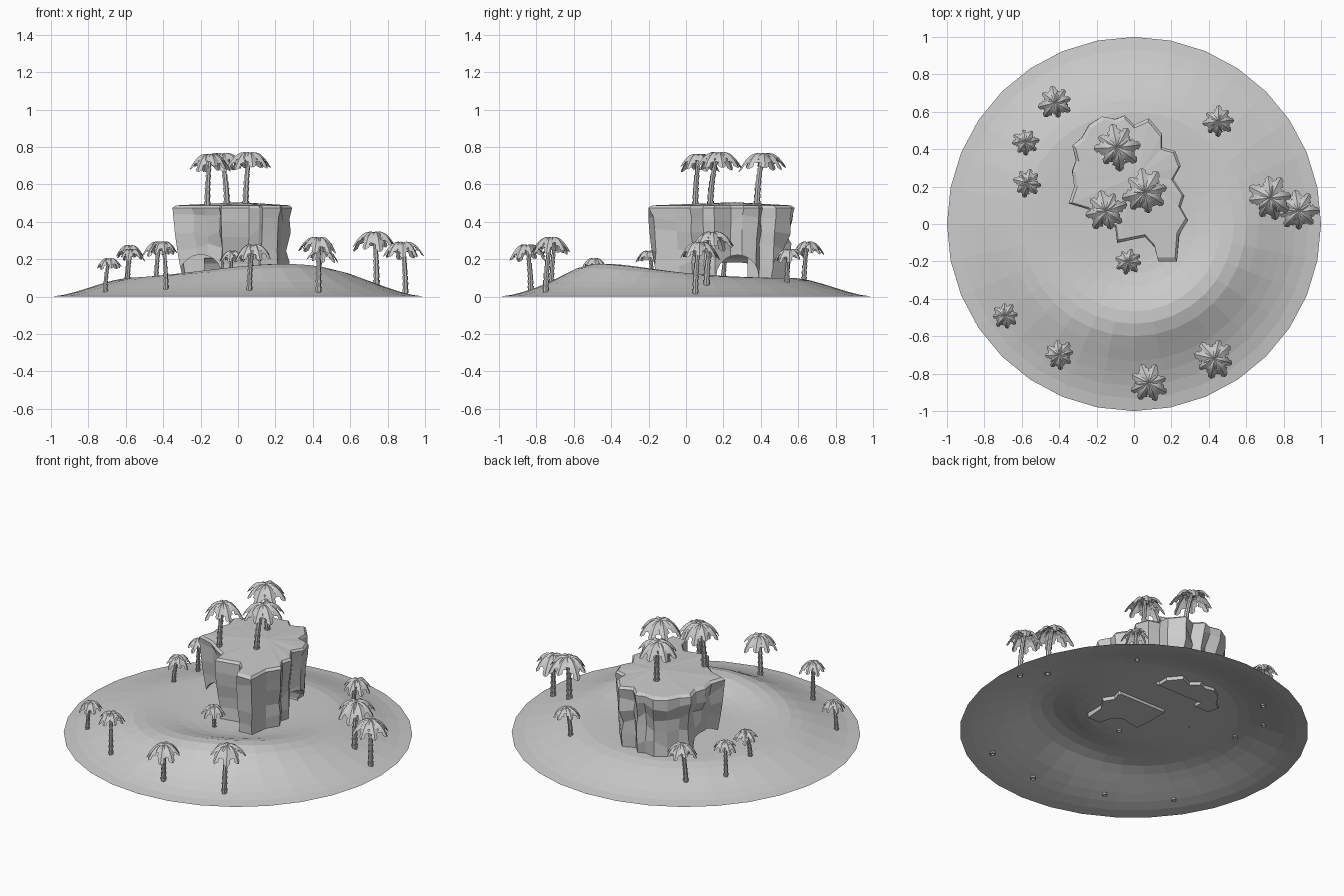
import bpy, bmesh, math, random
from mathutils import Vector

random.seed(4)
if "Cube" in bpy.data.objects:
    bpy.data.objects.remove(bpy.data.objects["Cube"])

grey = bpy.data.materials.new("plain grey")
grey.use_nodes = True
COLOUR = (0.6, 0.6, 0.6, 1)
grey.diffuse_color = COLOUR
grey.node_tree.nodes["Principled BSDF"].inputs["Base Color"].default_value = COLOUR


def finish(bm, name, solid=False):
    if solid:
        bmesh.ops.recalc_face_normals(bm, faces=bm.faces)
    mesh = bpy.data.meshes.new(name)
    bm.to_mesh(mesh)
    bm.free()
    mesh.materials.append(grey)
    obj = bpy.data.objects.new(name, mesh)
    bpy.context.collection.objects.link(obj)
    return obj


def bridge(bm, a, b):
    """Quads between two closed rings of vertices."""
    for i in range(len(a)):
        j = (i + 1) % len(a)
        bm.faces.new((a[i], a[j], b[j], b[i]))


# Sand island: a domed sheet with a crescent dune along the front
def ground(x, y):
    r = math.hypot(x, y)
    t = min(1, max(0, (1 - r) / 0.42))
    base = 0.1 * (0.3 * t + 0.7 * t * t * (3 - 2 * t))
    turn = math.atan2(y, x) + math.radians(62)
    turn = (turn + math.pi) % math.tau - math.pi
    dune = math.exp(-((r - 0.5) / 0.17) ** 2 - (turn / 1.05) ** 2)
    return base + 0.078 * dune * min(1, (1 - r) * 5)


def make_island(sides=32, rings=15):
    bm = bmesh.new()
    centre = bm.verts.new((0, 0, ground(0, 0)))
    previous = None
    for k in range(1, rings + 1):
        r = k / rings
        ring = []
        for i in range(sides):
            a = math.tau * i / sides
            x, y = r * math.cos(a), r * math.sin(a)
            ring.append(bm.verts.new((x, y, ground(x, y))))
        if previous:
            bridge(bm, previous, ring)
        else:
            for i in range(sides):
                bm.faces.new((centre, ring[i], ring[(i + 1) % sides]))
        previous = ring
    bmesh.ops.reverse_faces(bm, faces=[f for f in bm.faces if f.normal.z < 0])
    bm.normal_update()
    if sum(f.normal.z for f in bm.faces) < 0:
        bmesh.ops.reverse_faces(bm, faces=bm.faces)
    return finish(bm, "sand_island")


# Cliff: jagged outline, faceted walls narrowing downwards, bevelled rim
OUTLINE = [(-.35, .11), (-.32, .2), (-.33, .28), (-.31, .34), (-.33, .42), (-.28, .46),
           (-.24, .53), (-.17, .575), (-.1, .56), (-.05, .58), (0, .53), (.08, .565),
           (.15, .48), (.15, .41), (.22, .39), (.25, .31), (.21, .24), (.27, .15),
           (.25, .09), (.29, .02), (.24, -.06), (.23, -.2), (.13, -.2), (.115, -.13),
           (.06, -.07), (-.09, -.1), (-.1, -.02), (-.18, .03), (-.25, .08)]
CENTRE = Vector((0.02, 0.2))


def make_cliff():
    bm = bmesh.new()
    rings = []
    levels = [(.08, .9), (.17, .91), (.26, .92), (.34, .94), (.42, .97), (.475, 1), (.488, .95)]
    for k, (z, scale) in enumerate(levels):
        wall = 0 < k < 5
        ring = []
        for x, y in OUTLINE:
            s = scale + (random.uniform(-.045, .045) if wall else 0)
            p = CENTRE + (Vector((x, y)) - CENTRE) * s
            dz = random.uniform(-.025, .025) if wall else 0
            ring.append(bm.verts.new((p.x, p.y, z + dz)))
        if rings:
            bridge(bm, rings[-1], ring)
        rings.append(ring)
    bm.faces.new(rings[0])
    top = bm.faces.new(rings[-1])
    peak = bmesh.ops.poke(bm, faces=[top])["verts"][0]
    peak.co = (CENTRE.x, CENTRE.y + .06, .505)
    return finish(bm, "cliff", True)


def cut_tunnel(cliff, axis, centre, radius, length):
    bm = bmesh.new()
    bmesh.ops.create_cone(bm, cap_ends=True, segments=20, radius1=radius,
                          radius2=radius, depth=length)
    cutter = finish(bm, "tunnel_cutter")
    cutter.location = centre
    cutter.rotation_euler = (math.pi / 2, 0, 0) if axis == "Y" else (0, math.pi / 2, 0)
    cutter.hide_render = True
    mod = cliff.modifiers.new("tunnel", "BOOLEAN")
    mod.object = cutter
    mod.solver = "EXACT"
    bpy.context.view_layer.objects.active = cliff
    bpy.context.view_layer.update()
    bpy.ops.object.modifier_apply(modifier=mod.name)
    bpy.data.objects.remove(cutter)


# Palms: ringed bent trunk and a crown of arched, toothed leaves
def add_trunk(bm, foot, head, radius, sides=7, steps=8):
    bend = Vector((head.x - foot.x, head.y - foot.y, 0))
    previous = None
    for k in range(steps + 1):
        t = k / steps
        mid = Vector((foot.x, foot.y, foot.z + (head.z - foot.z) * t)) + bend * t * t
        for flare in ((1.2, .85) if k < steps else (1,)):
            r = radius * flare * (1.2 - .45 * t)
            ring = []
            for i in range(sides):
                a = math.tau * i / sides
                ring.append(bm.verts.new(mid + Vector((r * math.cos(a), r * math.sin(a), 0))))
            if previous:
                bridge(bm, previous, ring)
            previous = ring
    bm.faces.new(previous)


def add_leaf(bm, head, angle, reach, lift, droop, steps=10):
    out = Vector((math.cos(angle), math.sin(angle), 0))
    side = Vector((-out.y, out.x, 0))
    rows = []
    for k in range(steps + 1):
        t = k / steps
        z = reach * (lift * t - droop * t * t)
        mid = head + out * reach * t + Vector((0, 0, z))
        width = reach * .32 * math.sin(math.pi * (.1 + .86 * t)) ** .7
        width *= 1.1 if k % 2 else .68
        fold = Vector((0, 0, -.55 * width)) - out * .1 * width
        rows.append([bm.verts.new(p) for p in (mid + side * width + fold, mid,
                                               mid - side * width + fold)])
    for a, b in zip(rows, rows[1:]):
        for i in range(2):
            bm.faces.new((a[i], a[i + 1], b[i + 1], b[i]))


def make_palm(name, x, y, top, reach, lean_x, lean_y, foot_z=None):
    fx, fy = x - lean_x, y - lean_y
    base = ground(fx, fy) - .012 if foot_z is None else foot_z
    head = Vector((x, y, top - .14 * reach))
    bm = bmesh.new()
    add_trunk(bm, Vector((fx, fy, base)), head, .07 * reach + .006)
    start = random.random()
    for i in range(8):
        a = start + math.tau * i / 8 + random.uniform(-.12, .12)
        add_leaf(bm, head, a, reach * random.uniform(.92, 1.08), .6, random.uniform(1.1, 1.4))
    for i in range(5):
        a = start + .4 + math.tau * i / 5
        add_leaf(bm, head, a, reach * .68, .75, 1.15)
    return finish(bm, name)


make_island()
cliff = make_cliff()
cut_tunnel(cliff, "Y", (-.2, .08, .11), .115, .5)
cut_tunnel(cliff, "X", (.12, .275, .11), .113, .6)

SHORE = [(-.69, -.49, .21, .068, .02, 0), (-.4, -.7, .3, .08, -.015, .02),
         (.08, -.85, .285, .1, .02, -.02), (.43, -.72, .325, .105, 0, .03),
         (.73, .14, .355, .12, -.01, .03), (.88, .07, .3, .105, -.015, .02),
         (.45, .55, .26, .08, .02, .01), (-.03, -.2, .25, .068, .01, -.02),
         (-.42, .65, .3, .09, .02, .02), (-.58, .44, .28, .07, .015, -.01),
         (-.57, .22, .26, .075, .02, .02)]
CLIFF_TOP = [(-.09, .41, .775, .12, -.03, .03), (-.15, .07, .77, .11, .015, .02),
             (.06, .17, .78, .12, .02, .04)]
for n, palm in enumerate(SHORE, 1):
    make_palm(f"shore_palm_{n}", *palm)
for n, palm in enumerate(CLIFF_TOP, 1):
    make_palm(f"cliff_palm_{n}", *palm, foot_z=.475)
